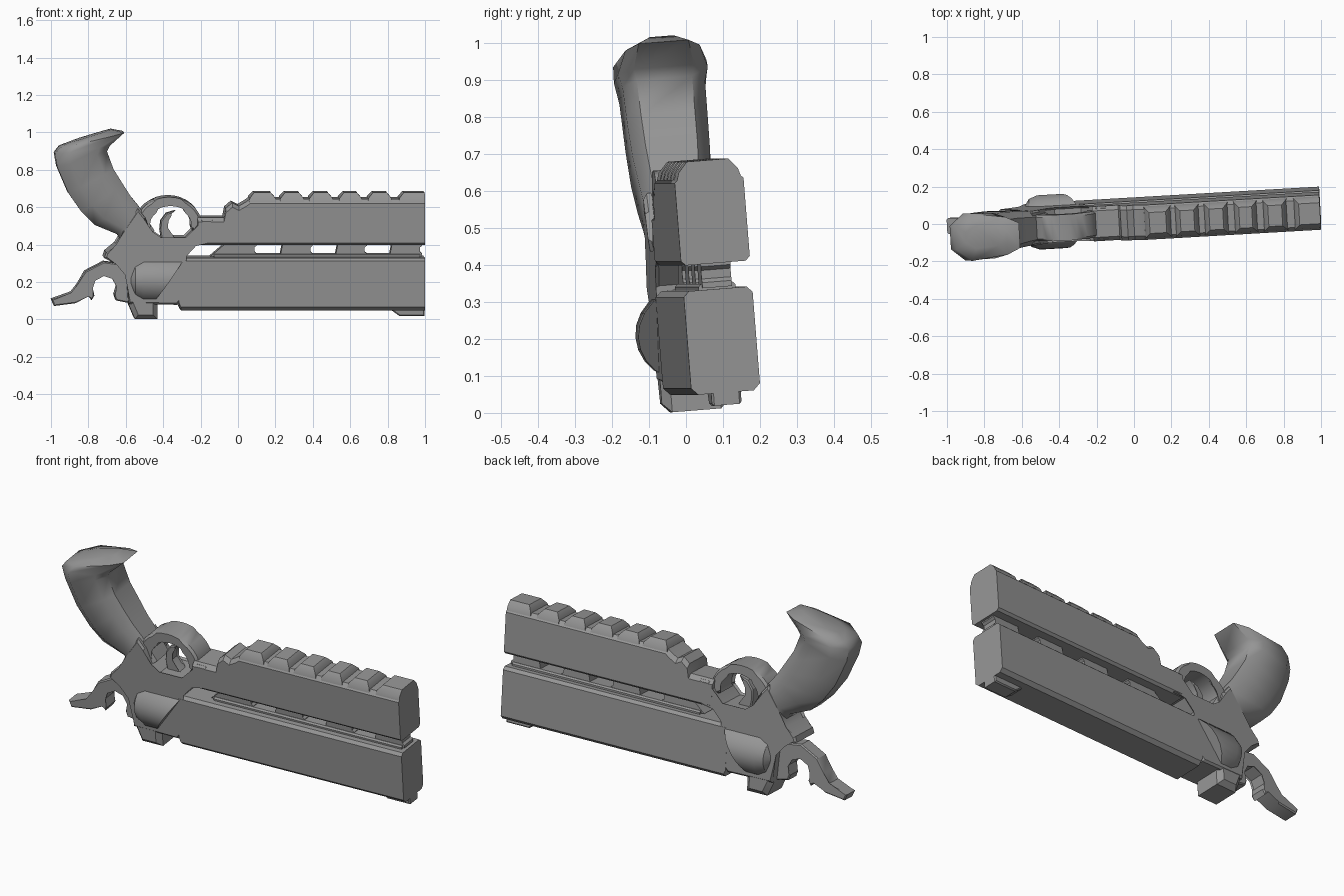
import bpy, bmesh, math
from mathutils import Matrix, Vector

if "Cube" in bpy.data.objects:
    bpy.data.objects.remove(bpy.data.objects["Cube"])

# slight yaw and roll of the whole model; parts are drawn with y = 0 as mid-plane
LEAN = Matrix(((1, -0.058, 0, 0), (0.058, 1, -0.08, 0.055),
               (0, 0.08, 1, 0), (0, 0, 0, 1)))
METAL = bpy.data.materials.new("dark_metal")
METAL.diffuse_color = (0.3, 0.3, 0.3, 1)
METAL.use_nodes = True
METAL.node_tree.nodes["Principled BSDF"].inputs["Base Color"].default_value = METAL.diffuse_color


def finish(name, bm):
    bmesh.ops.recalc_face_normals(bm, faces=bm.faces)
    mesh = bpy.data.meshes.new(name)
    bm.to_mesh(mesh)
    bm.free()
    mesh.transform(LEAN)
    mesh.materials.append(METAL)
    ob = bpy.data.objects.new(name, mesh)
    bpy.context.collection.objects.link(ob)
    return ob


def loft_bm(rings):
    bm = bmesh.new()
    vs = [[bm.verts.new(p) for p in r] for r in rings]
    n = len(rings[0])
    for a, b in zip(vs, vs[1:]):
        for i in range(n):
            j = (i + 1) % n
            bm.faces.new((a[i], a[j], b[j], b[i]))
    bm.faces.new(vs[0])
    bm.faces.new(vs[-1])
    return bm


def loft(name, rings):
    return finish(name, loft_bm(rings))


def plate(name, outline, hw, chamfer=0.0):
    """Side outline (x, z) extruded to +-hw, rim edges chamfered."""
    bm = loft_bm([[(x, y, z) for x, z in outline] for y in (-hw, hw)])
    if chamfer:
        rim = [e for e in bm.edges
               if abs(e.verts[0].co.y - e.verts[1].co.y) < 1e-6]
        bmesh.ops.bevel(bm, geom=rim, offset=chamfer, segments=1,
                        affect='EDGES', clamp_overlap=True)
    return finish(name, bm)


def box_section(x, z0, z1, hw, top, bottom):
    """Rectangular cross-section with cut corners."""
    t, b = top, bottom
    return [(x, -hw + b, z0), (x, hw - b, z0), (x, hw, z0 + b), (x, hw, z1 - t),
            (x, hw - t, z1), (x, -hw + t, z1), (x, -hw, z1 - t), (x, -hw, z0 + b)]


# upper barrel housing with stepped rear
steps = [(-0.22, 0.55), (-0.08, 0.55), (-0.07, 0.60), (-0.035, 0.63),
         (0.0, 0.612), (0.04, 0.635), (0.06, 0.65), (0.995, 0.65)]
loft("upper_housing", [box_section(x, 0.405, z, 0.093, 0.022, 0.012) for x, z in steps])

# rail teeth
for i, (a, b) in enumerate([(0.055, 0.20), (0.22, 0.35), (0.375, 0.505),
                            (0.535, 0.66), (0.69, 0.82), (0.855, 0.995)]):
    rings = []
    for z, hw, inset in ((0.635, 0.086, 0), (0.655, 0.08, 0.004), (0.683, 0.056, 0.028)):
        end = b if i == 5 else b - inset
        rings.append([(a + inset, -hw, z), (end, -hw, z), (end, hw, z), (a + inset, hw, z)])
    loft(f"rail_tooth_{i + 1}", rings)

# lower barrel, its top rib, the vent spacers and front sight
loft("lower_barrel", [box_section(x, z, 0.335, 0.093, 0.015, 0.018)
                      for x, z in ((-0.32, 0.075), (-0.31, 0.055), (0.995, 0.055))])
loft("barrel_rib", [box_section(x, 0.32, 0.352, 0.05, 0.008, 0.001) for x in (-0.13, 0.97)])
for i, (a, b) in enumerate([(-0.08, 0.085), (0.235, 0.385), (0.53, 0.675), (0.82, 0.97)]):
    foot = -0.15 if i == 0 else a - 0.012
    plate(f"vent_spacer_{i + 1}", [(foot, 0.34), (b + 0.012, 0.34), (b + 0.012, 0.355),
                                   (b, 0.365), (b, 0.388), (b + 0.012, 0.398), (b + 0.012, 0.415),
                                   (a, 0.415), (a, 0.40)], 0.04)
plate("front_sight", [(0.80, 0.065), (0.86, 0.022), (0.995, 0.022), (0.995, 0.065)], 0.04, 0.006)

# main frame
plate("frame", [(-0.14, 0.54), (-0.20, 0.54), (-0.235, 0.48), (-0.28, 0.435), (-0.42, 0.435),
                (-0.47, 0.47), (-0.50, 0.55), (-0.54, 0.60), (-0.61, 0.50), (-0.62, 0.45),
                (-0.65, 0.40), (-0.71, 0.365), (-0.72, 0.335), (-0.65, 0.31), (-0.60, 0.25),
                (-0.59, 0.09), (-0.33, 0.085), (-0.29, 0.13), (-0.29, 0.35),
                (-0.235, 0.41), (-0.14, 0.41)], 0.0925, 0.01)
plate("rear_sight", [(-0.59, 0.15), (-0.59, 0.09), (-0.555, 0.007), (-0.435, 0.007),
                     (-0.435, 0.15)], 0.091, 0.025)

# bulged side knobs, cut on a slant at the front
rings = []
for x, ry, rz in ((-0.58, 0.09, 0.06), (-0.555, 0.128, 0.105), (-0.51, 0.145, 0.13),
                  (-0.28, 0.145, 0.13)):
    rings.append([(x, ry * math.cos(math.tau * k / 24), 0.215 + rz * math.sin(math.tau * k / 24))
                  for k in range(24)])
bm = loft_bm(rings)
cut = bmesh.ops.bisect_plane(bm, geom=bm.verts[:] + bm.edges[:] + bm.faces[:],
                             plane_co=(-0.42, 0, 0.15), plane_no=(0.17, 0, -0.12),
                             clear_outer=True)
bmesh.ops.holes_fill(bm, edges=[e for e in bm.edges if e.is_boundary])
finish("side_knobs", bm)

# trigger guard and trigger
arc = [math.radians(-20 + 220 * k / 20) for k in range(21)]
outer = [(-0.372 + 0.175 * math.cos(a), 0.512 + 0.148 * math.sin(a)) for a in arc]
inner = [(-0.364 + 0.122 * math.cos(a), 0.515 + 0.097 * math.sin(a)) for a in reversed(arc)]
plate("trigger_guard", outer + inner, 0.07, 0.012)
plate("trigger", [(-0.335, 0.585), (-0.385, 0.57), (-0.415, 0.53), (-0.42, 0.48), (-0.41, 0.42),
                  (-0.32, 0.42), (-0.355, 0.45), (-0.382, 0.49), (-0.38, 0.53), (-0.36, 0.565)],
      0.03, 0.006)

# hammer with curled spur
plate("hammer", [(-1.0, 0.11), (-0.985, 0.075), (-0.87, 0.09), (-0.80, 0.135), (-0.785, 0.105),
                 (-0.77, 0.13), (-0.785, 0.17), (-0.77, 0.215), (-0.72, 0.242), (-0.67, 0.225),
                 (-0.645, 0.18), (-0.665, 0.135), (-0.655, 0.105), (-0.58, 0.09), (-0.56, 0.25),
                 (-0.63, 0.30), (-0.72, 0.312), (-0.82, 0.26), (-0.86, 0.19), (-0.89, 0.142)],
      0.042, 0.006)

# grip: eight-sided sections between rear and front edge points, narrower front at the flare
grip = [((-0.60, 0.38), (-0.45, 0.48), 0.085), ((-0.65, 0.46), (-0.53, 0.605), 0.094),
        ((-0.77, 0.51), (-0.575, 0.66), 0.10), ((-0.84, 0.58), (-0.62, 0.73), 0.108),
        ((-0.91, 0.68), (-0.67, 0.81), 0.112), ((-0.97, 0.82), (-0.705, 0.905), 0.115),
        ((-0.982, 0.89), (-0.69, 0.935), 0.125), ((-0.955, 0.925), (-0.612, 1.003), 0.126),
        ((-0.90, 0.95), (-0.68, 1.018), 0.06)]
shape = [(1, -0.65), (1, 0.65), (0.6, 0.97), (-0.5, 1), (-1, 0.5), (-1, -0.5), (-0.5, -1), (0.6, -0.97)]
rings = []
for i, (rear, front, hw) in enumerate(grip):
    r, f = Vector((rear[0], 0, rear[1])), Vector((front[0], 0, front[1]))
    slim = 0.82 if i >= 7 else 1
    rings.append([(r + f) / 2 + (f - r) / 2 * u
                  + Vector((0, hw * v * (slim if u > 0 else 1), 0)) for u, v in shape])
loft("grip", rings)

# smooth the gentle curves, keep hard edges
for ob in bpy.data.objects:
    bpy.ops.object.select_all(action='DESELECT')
    ob.select_set(True)
    bpy.context.view_layer.objects.active = ob
    bpy.ops.object.shade_smooth_by_angle(angle=math.radians(50 if ob.name == "grip" else 30))
